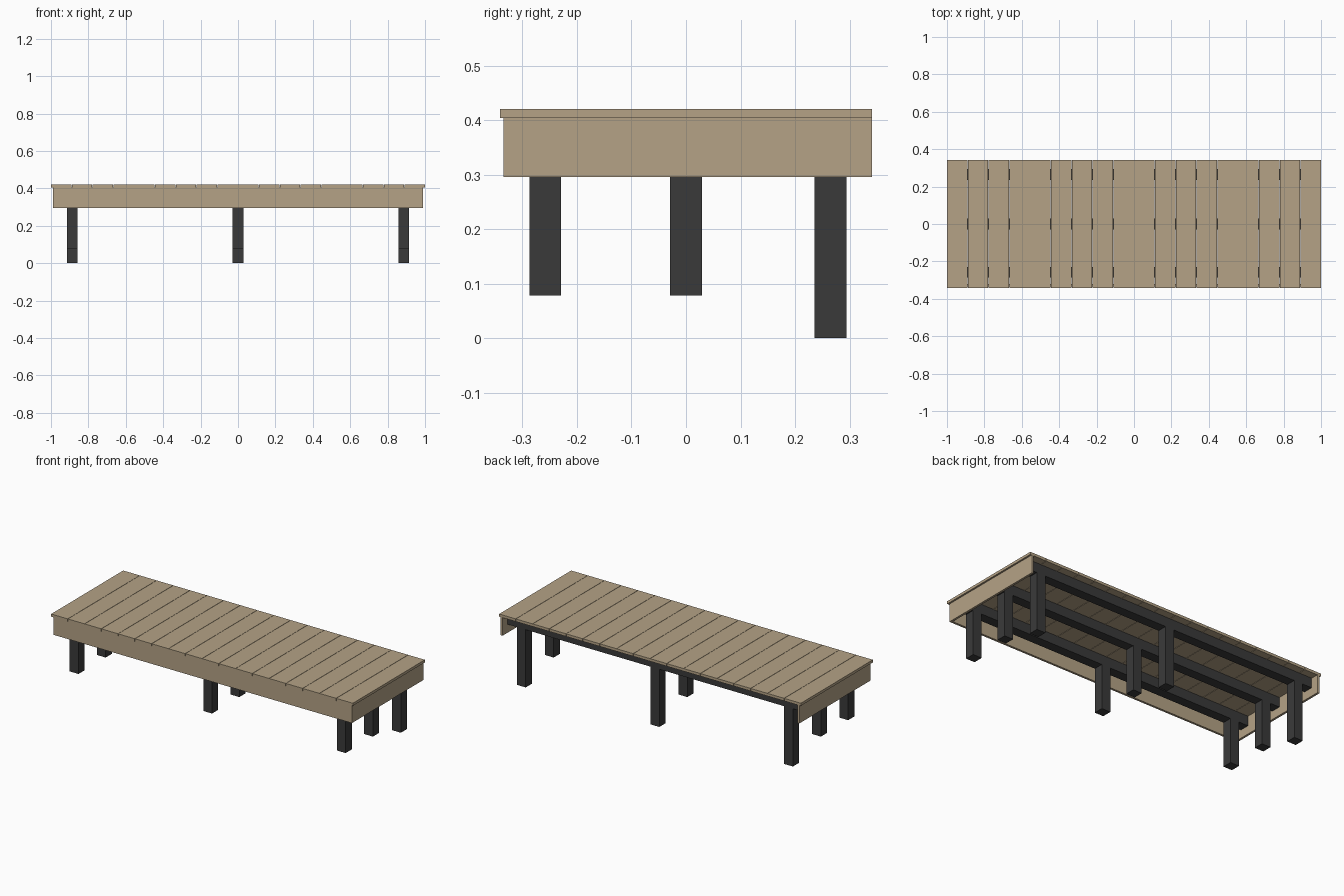
import bpy

if "Cube" in bpy.data.objects:
    bpy.data.objects.remove(bpy.data.objects["Cube"], do_unlink=True)


def make_material(name, rgb):
    mat = bpy.data.materials.new(name)
    mat.use_nodes = True
    mat.diffuse_color = (*rgb, 1)
    mat.node_tree.nodes["Principled BSDF"].inputs["Base Color"].default_value = (*rgb, 1)
    return mat


def box(name, x, y, z, mat):
    """Box spanning the (low, high) pairs x, y and z."""
    spans = (x, y, z)
    bpy.ops.mesh.primitive_cube_add(size=1, location=[(a + b) / 2 for a, b in spans])
    obj = bpy.context.object
    obj.name = name
    obj.scale = [b - a for a, b in spans]
    bpy.ops.object.transform_apply(location=False, rotation=False, scale=True)
    obj.data.materials.append(mat)
    return obj


wood = make_material("tan wood", (0.46, 0.365, 0.24))
steel = make_material("dark steel", (0.042, 0.042, 0.042))

DECK_TOP, DECK_LOW, SKIRT_LOW = 0.42, 0.404, 0.296
HALF_Y, SKIRT_X, SKIRT_FRONT, BOARD = 0.341, 0.99, -0.335, 0.013
POST = 0.029
BEAM_LOW = DECK_LOW - 2 * POST

# Deck boards laid side by side with narrow gaps
COUNT, GAP = 18, 0.002
pitch = (2 + GAP) / COUNT
for i in range(COUNT):
    left = -1 + i * pitch
    box(f"deck_board_{i + 1}", (left, left + pitch - GAP), (-HALF_Y, HALF_Y),
        (DECK_LOW, DECK_TOP), wood)

# Skirt boards on the front and both ends; the back is open
box("front_skirt", (-SKIRT_X, SKIRT_X), (SKIRT_FRONT, SKIRT_FRONT + BOARD),
    (SKIRT_LOW, DECK_LOW), wood)
for name, side in (("left", 1), ("right", -1)):
    xs = sorted((side * SKIRT_X, side * (SKIRT_X - BOARD)))
    box(f"{name}_skirt", xs, (SKIRT_FRONT + BOARD, HALF_Y), (SKIRT_LOW, DECK_LOW), wood)

# Three long beams, each on three posts; the back posts reach lower
beam_end = SKIRT_X - BOARD
for row, y, foot in (("front", -0.258, 0.078), ("middle", 0, 0.078), ("back", 0.265, 0)):
    ys = (y - POST, y + POST)
    box(f"{row}_beam", (-beam_end, beam_end), ys, (BEAM_LOW, DECK_LOW), steel)
    for place, x in (("right", -0.886), ("center", 0), ("left", 0.886)):
        box(f"{row}_{place}_post", (x - POST, x + POST), ys, (foot, BEAM_LOW), steel)
